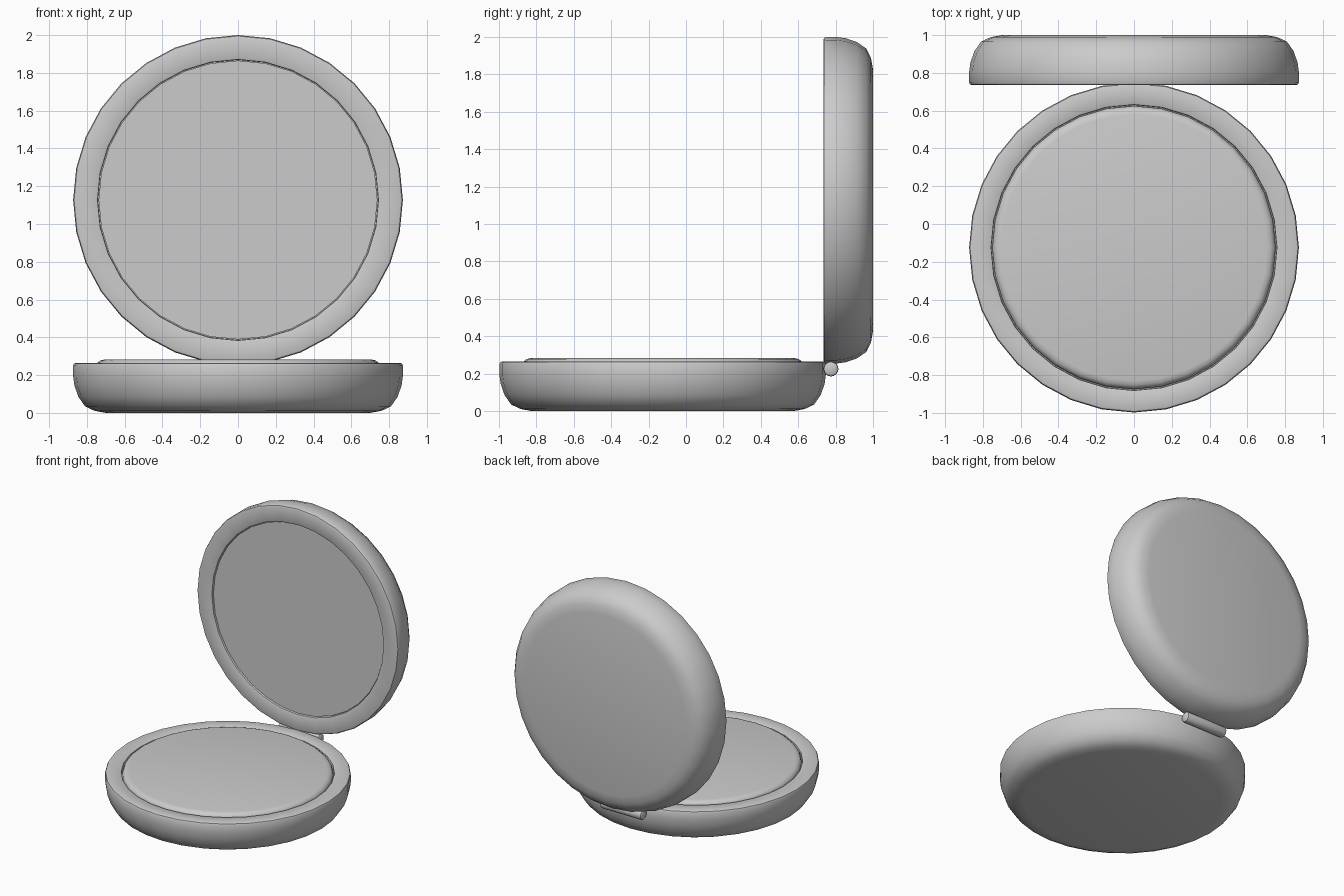
import bpy
import math
from mathutils import Matrix

cube = bpy.data.objects.get("Cube")
if cube:
    bpy.data.objects.remove(cube, do_unlink=True)

grey = bpy.data.materials.new("soft grey")
grey.use_nodes = True
colour = (0.6, 0.6, 0.6, 1)
grey.diffuse_color = colour
grey.node_tree.nodes["Principled BSDF"].inputs["Base Color"].default_value = colour

SIDES = 32


def lathe(name, profile, matrix, sides=SIDES):
    """Spin (radius, height) points round local z; end points on the axis become caps."""
    verts, rings, faces = [], [], []
    for r, z in profile:
        count = sides if r > 0 else 1
        rings.append(range(len(verts), len(verts) + count))
        for i in range(count):
            a = math.tau * i / sides
            verts.append((r * math.cos(a), r * math.sin(a), z))
    for low, high in zip(rings, rings[1:]):
        for i in range(sides):
            j = (i + 1) % sides
            if len(low) == 1:
                faces.append((low[0], high[j], high[i]))
            elif len(high) == 1:
                faces.append((low[i], low[j], high[0]))
            else:
                faces.append((low[i], low[j], high[j], high[i]))
    mesh = bpy.data.meshes.new(name)
    mesh.from_pydata(verts, [], faces)
    mesh.transform(matrix)
    mesh.materials.append(grey)
    obj = bpy.data.objects.new(name, mesh)
    bpy.context.collection.objects.link(obj)
    bpy.ops.object.select_all(action="DESELECT")
    obj.select_set(True)
    bpy.context.view_layer.objects.active = obj
    bpy.ops.object.shade_smooth_by_angle(angle=math.radians(40))
    return obj


# Rounded shell shared by both halves, from the flat outside to the rim
shell = [(0, 0), (0.70, 0), (0.76, 0.011), (0.81, 0.035), (0.845, 0.085),
         (0.866, 0.145), (0.873, 0.195), (0.873, 0.25), (0.868, 0.261), (0.857, 0.265)]

base_place = Matrix.Translation((0, -0.125, 0))
lid_place = Matrix.Translation((0, 1, 1.127)) @ Matrix.Rotation(math.pi / 2, 4, "X")

# Lower case with a well, and the domed-edge pan sitting in it
lathe("base_case", shell + [(0.765, 0.265), (0.757, 0.26), (0.755, 0.225), (0, 0.225)], base_place)
lathe("powder_pan", [(0.75, 0.225), (0.75, 0.25), (0.742, 0.267), (0.728, 0.278),
                     (0.705, 0.283), (0, 0.283)], base_place)

# Upright lid with a shallow recess, and the mirror inside it
lathe("lid_case", shell + [(0.752, 0.265), (0.744, 0.261), (0.742, 0.235), (0, 0.235)], lid_place)
lathe("mirror", [(0.738, 0.235), (0.738, 0.25), (0, 0.25)], lid_place)

# Hinge pin lying along x with rounded ends
half, r = 0.18, 0.04
end = [(0, half), (r * 0.7, half), (r * 0.93, half - 0.006), (r, half - 0.016)]
pin = [(a, -b) for a, b in end] + end[::-1]
lathe("hinge_pin", pin,
      Matrix.Translation((0, 0.775, 0.225)) @ Matrix.Rotation(math.pi / 2, 4, "Y"), 16)
